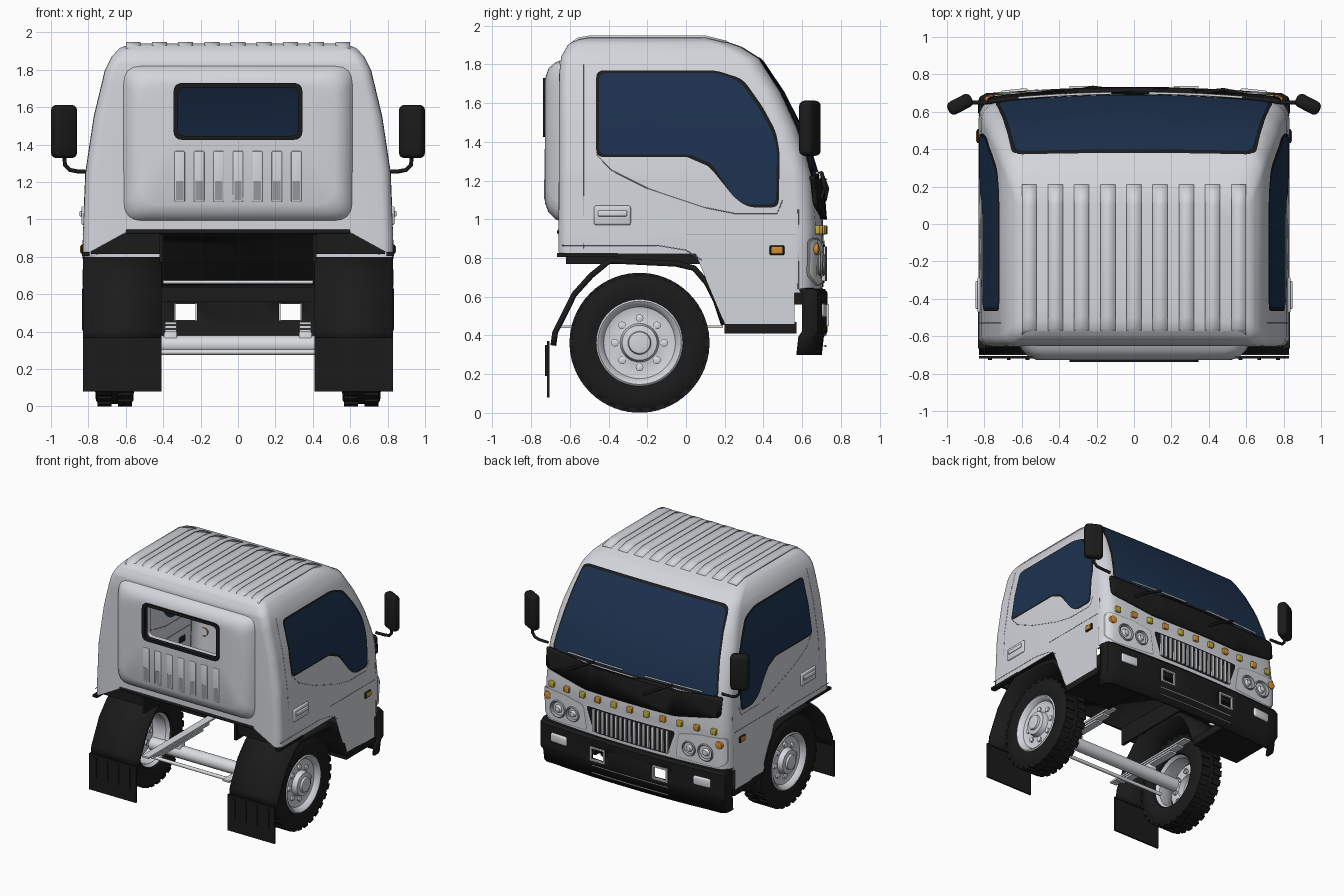
import bpy, bmesh, math
from mathutils import Matrix, Vector

if "Cube" in bpy.data.objects:
    bpy.data.objects.remove(bpy.data.objects["Cube"])

def mat(name, r, g, b):
    m = bpy.data.materials.new(name)
    m.diffuse_color = (r, g, b, 1)
    m.use_nodes = True
    m.node_tree.nodes["Principled BSDF"].inputs["Base Color"].default_value = m.diffuse_color
    return m

PAINT = mat("light_grey_paint", .65, .67, .71)
GREY = mat("mid_grey", .30, .31, .33)
GLASS = mat("navy_glass", .012, .032, .078)
BLACK = mat("black_plastic", .011, .011, .011)
SILVER = mat("silver", .70, .72, .75)
ORANGE = mat("orange_lens", .65, .27, .03)
YELLOW = mat("yellow_lens", .52, .42, .04)

# ---------- helpers ----------
def finish(name, bm, m, thick=0, recalc=True, loc=(0, 0, 0)):
    if recalc:
        bmesh.ops.recalc_face_normals(bm, faces=bm.faces[:])
    for f in bm.faces:
        f.smooth = True
    for e in bm.edges:
        if len(e.link_faces) == 2 and e.calc_face_angle(0) > 0.6:
            e.smooth = False
    me = bpy.data.meshes.new(name)
    bm.to_mesh(me)
    bm.free()
    me.materials.append(m)
    o = bpy.data.objects.new(name, me)
    o.location = loc
    bpy.context.collection.objects.link(o)
    if thick:
        mod = o.modifiers.new("thickness", 'SOLIDIFY')
        mod.thickness = thick
    return o

def box(name, c, size, m, bevel=0, rz=0):
    bm = bmesh.new()
    bmesh.ops.create_cube(bm, size=1, matrix=Matrix.Rotation(rz, 4, 'Z') @ Matrix.Diagonal((*size, 1)))
    if bevel:
        bmesh.ops.bevel(bm, geom=bm.edges[:], offset=bevel, segments=3, profile=.5, affect='EDGES')
    return finish(name, bm, m, loc=c)

def lathe(name, prof, c, m, axis=(1, 0, 0), n=48, lugs=False):
    # profile of (along axis, radius); axis is x or y
    bm = bmesh.new()
    a = Vector(axis)
    vs = [bm.verts.new(a * p + Vector((0, 0, r))) for p, r in prof]
    es = [bm.edges.new(e) for e in zip(vs, vs[1:])]
    bmesh.ops.spin(bm, geom=vs + es, cent=(0, 0, 0), axis=a, angle=2 * math.pi, steps=n)
    bmesh.ops.remove_doubles(bm, verts=bm.verts[:], dist=1e-4)
    if lugs:
        for k in range(60):
            x = .055 if k % 2 else -.055
            bmesh.ops.create_cube(bm, size=1, matrix=Matrix.Rotation(k * math.pi / 30, 4, 'X')
                @ Matrix.Translation((x, 0, .35)) @ Matrix.Diagonal((.075, .045, .022, 1)))
    return finish(name, bm, m, loc=c)

def tube(name, pts, r, m):
    cu = bpy.data.curves.new(name, 'CURVE')
    cu.dimensions, cu.bevel_depth, cu.bevel_resolution, cu.use_fill_caps = '3D', r, 2, True
    sp = cu.splines.new('POLY')
    sp.points.add(len(pts) - 1)
    for p, q in zip(sp.points, pts):
        p.co = (*q, 1)
    cu.materials.append(m)
    o = bpy.data.objects.new(name, cu)
    bpy.context.collection.objects.link(o)

def strip(name, path, x0, x1, thick, m):
    bm = bmesh.new()
    rows = [[bm.verts.new((x, y, z)) for x in (x0, x1)] for y, z in path]
    for a, b in zip(rows, rows[1:]):
        bm.faces.new((a[0], a[1], b[1], b[0]))
    return finish(name, bm, m, thick)

def cut(bm, co, no):
    bmesh.ops.bisect_plane(bm, geom=bm.verts[:] + bm.edges[:] + bm.faces[:], dist=1e-5, plane_co=co, plane_no=no)

def rounded(pts, r):
    out = []
    for i, p in enumerate(pts):
        p, a, b = Vector(p), Vector(pts[i - 1]), Vector(pts[(i + 1) % len(pts)])
        s = p + (a - p).normalized() * min(r, (a - p).length * .45)
        e = p + (b - p).normalized() * min(r, (b - p).length * .45)
        out += [s * (1 - t) ** 2 + p * 2 * t * (1 - t) + e * t * t for t in (0, .25, .5, .75, 1)]
    return out

# ---------- cab surface ----------
WID = [(.46, .83), (.9, .83), (1.25, .815), (1.55, .77), (1.8, .71), (1.87, .675), (1.915, .635), (1.94, .57)]
BACK = [(.46, -.66), (1.75, -.655), (1.84, -.645), (1.9, -.61), (1.93, -.57), (1.94, -.52)]
FRONT = [(.46, .70), (.95, .71), (1.2, .69), (1.33, .65), (1.48, .592), (1.66, .50), (1.83, .385), (1.89, .29), (1.925, .19), (1.94, .10)]
BOW = [(1.2, .05), (1.83, .01), (1.94, .01)]
LEV = sorted({z for t in (WID, BACK, FRONT) for z, _ in t})
RB, RF = .06, .09

def at(tab, z):
    for (a, u), (b, v) in zip(tab, tab[1:]):
        if z <= b:
            break
    return u + (v - u) * min(1, max(0, (z - a) / (b - a)))

def front(x, z, off=0):
    w = at(WID, z) + off
    d = min(abs(x) - (w - RF), RF)
    arc = RF - math.sqrt(RF * RF - d * d) if d > 0 else 0
    return Vector((x, at(FRONT, z) + off - at(BOW, z) * min(1, abs(x) / w) ** 2 - arc, z))

def side(s, off):
    return lambda y, z: Vector((s * (at(WID, z) + off), y, z))

def ring(z):
    w, yb, yf = at(WID, z), at(BACK, z), at(FRONT, z)
    h = [((w - RB) * i / 6, yb) for i in range(6)]
    A = [math.pi / 2 * i / 6 for i in range(7)]
    h += [(w - RB + RB * math.sin(a), yb + RB - RB * math.cos(a)) for a in A]
    f = [(w - RF + RF * math.cos(a), yf - RF + RF * math.sin(a)) for a in A]
    f += [((w - RF) * (1 - i / 8), yf) for i in range(1, 9)]
    h += [(x, y - at(BOW, z) * (x / w) ** 2) for x, y in f]
    return h + [(-x, y) for x, y in h[-2:0:-1]]

def patch(name, pts, surf, m, d, r=.03, thick=0, grow=0):
    # flat outline cut along the surface levels, then wrapped onto the cab
    c = sum((Vector(p) for p in pts), Vector((0, 0))) / len(pts)
    pts = [Vector(p) + Vector((math.copysign(grow, p[0] - c.x), math.copysign(grow, p[1] - c.y))) for p in pts]
    bm = bmesh.new()
    bm.faces.new([bm.verts.new((p.x, 0, p.y)) for p in rounded(pts, r)])
    bmesh.ops.triangulate(bm, faces=bm.faces[:])
    for z in LEV:
        cut(bm, (0, 0, z), (0, 0, 1))
    for x in [i * .1 for i in range(-7, 8)] + [s * v for s in (-1, 1) for v in (.75, .77, .79, .805, .815)]:
        cut(bm, (x, 0, 0), (1, 0, 0))
    for v in bm.verts:
        v.co = surf(v.co.x, v.co.z)
    bm.normal_update()
    if sum((f.normal * f.calc_area() for f in bm.faces), Vector()).dot(Vector(d)) < 0:
        bmesh.ops.reverse_faces(bm, faces=bm.faces[:])
    return finish(name, bm, m, thick, recalc=False)

def fr(off):
    return lambda x, z: front(x, z, off)
F = (0, 1, 0)

# ---------- cab shell with wheel arches, rear opening and rear window hole ----------
bm = bmesh.new()
rings = [[bm.verts.new((x, y, z)) for x, y in ring(z)] for z in LEV]
for a, b in zip(rings, rings[1:]):
    for i in range(len(a)):
        j = (i + 1) % len(a)
        bm.faces.new((a[i], a[j], b[j], b[i]))
bm.faces.new(rings[-1])
bmesh.ops.recalc_face_normals(bm, faces=bm.faces[:])
for z in (.62, .82, .93, 1.42, 1.73):
    cut(bm, (0, 0, z), (0, 0, 1))
for s in (-1, 1):
    cut(bm, (s * .35, 0, 0), (1, 0, 0))
    cut(bm, (s * .6, 0, .93), (s * .55, 0, 1))
cut(bm, (0, .56, 0), (0, 1, 0))
cut(bm, (0, .05, .82), (0, 1, .417))
def removed(c):
    return ((c.z < .82 and c.y < .05 + (.82 - c.z) * .417) or (c.z < .62 and c.y > .56)
        or (c.y < -.62 and c.z < .93 and c.z < .93 - (abs(c.x) - .6) * .55)
        or (c.y < -.6 and abs(c.x) < .35 and 1.42 < c.z < 1.73))
bmesh.ops.delete(bm, geom=[f for f in bm.faces if removed(f.calc_center_median())], context='FACES')
finish("cab_shell", bm, PAINT, recalc=False)

# rear bulged panel and window frame, as nested rounded rectangles
def nested(name, rows, m):
    bm = bmesh.new()
    rs = []
    for hx, z0, z1, y, r in rows:
        rs.append([bm.verts.new((p.x, y, p.y)) for p in rounded([(-hx, z0), (hx, z0), (hx, z1), (-hx, z1)], r)])
    for a, b in zip(rs, rs[1:]):
        for i in range(len(a)):
            j = (i + 1) % len(a)
            bm.faces.new((a[i], a[j], b[j], b[i]))
    finish(name, bm, m)
nested("rear_panel", [(.615, .99, 1.82, -.65, .1), (.60, 1.0, 1.81, -.675, .1), (.565, 1.035, 1.78, -.71, .1),
    (.52, 1.08, 1.73, -.727, .1), (.33, 1.44, 1.715, -.727, .04), (.33, 1.44, 1.715, -.65, .04)], PAINT)
nested("rear_window_frame", [(.345, 1.425, 1.73, -.72, .05), (.345, 1.425, 1.73, -.738, .05),
    (.322, 1.447, 1.705, -.738, .04), (.322, 1.447, 1.705, -.70, .04)], BLACK)
for i in range(-3, 4):
    box("rear_vent", (i * .104, -.724, 1.23), (.056, .016, .27), PAINT, .006)
    box("rear_vent_slot", (i * .104, -.731, 1.155), (.04, .004, .1), GREY)

# roof ribs
for i in range(-4, 5):
    x = i * .14
    strip("roof_rib", [(-.605, 1.90), (-.56, 1.938), (-.5, 1.949), (.1, 1.949), (.21, 1.922)], x - .04, x + .04, .012, PAINT)

# windscreen, cowl and wipers
screen = [(-.635, 1.82), (.635, 1.82), (.73, 1.22), (-.73, 1.22)]
patch("windscreen_frame", screen, fr(.003), BLACK, F, .05, grow=.015)
patch("windscreen", screen, fr(.007), GLASS, F, .05)
patch("windscreen_inside", screen, fr(-.005), GLASS, (0, -1, 0), .05)
patch("cowl_panel", [(-.79, 1.23), (-.4, 1.2), (.4, 1.2), (.79, 1.23), (.78, 1.07), (.4, 1.0), (-.4, 1.0), (-.78, 1.07)], fr(.022), BLACK, F, thick=.02)
for x0 in (-.62, .08):
    tube("wiper_blade", [front(x0 + .1 * i, 1.24, .022) for i in range(6)], .007, SILVER)
    tube("wiper_arm", [front(x0 + .25, 1.24, .03), front(x0 + .4, 1.16, .04), front(x0 + .5, 1.1, .02)], .01, BLACK)

# grille and marker lamp row
grille = [(-.40, .87), (.40, .87), (.33, .67), (-.33, .67)]
patch("grille_surround", grille, fr(.006), SILVER, F, grow=.02)
patch("grille_opening", grille, fr(.010), BLACK, F)
for i in range(-8, 9):
    box("grille_bar", front(i * .041, .77, .012), (.022, .02, .18), SILVER, .005)
for i in range(-5, 6):
    box("marker_lamp", front(i * .145, .945, .006), (.045, .03, .045), YELLOW if i % 2 else ORANGE, .006)

# bumper, wrapped around the nose, with two openings
half = [(.835, .60), (.835, .65), (.825, .68), (.79, .70)] + [(x, .732 - .04 * (x / .84) ** 2) for x in (.7, .55, .4, .34, .22, .1)]
plan = half + [(-x, y) for x, y in reversed(half)]
bm = bmesh.new()
rows = [[bm.verts.new((x * (1 - d * .5), y - d, z)) for x, y in plan]
    for z, d in ((.30, .03), (.39, .02), (.42, 0), (.46, 0), (.55, 0), (.62, 0), (.64, .015), (.645, .05))]
for k, (a, b) in enumerate(zip(rows, rows[1:])):
    for i in range(len(a) - 1):
        if not (k == 3 and .22 < abs(plan[i][0] + plan[i + 1][0]) / 2 < .34):
            bm.faces.new((a[i], a[i + 1], b[i + 1], b[i]))
finish("front_bumper", bm, BLACK, .02)
for z in (.345, .405):
    tube("bumper_trim", [(x, .722 - .04 * (x / .84) ** 2, z) for x in (-.34, -.17, 0, .17, .34)], .005, SILVER)
box("front_crossbeam", (0, .6, .6), (1.2, .1, .08), BLACK)
box("number_panel", (0, .722, .5), (.38, .02, .12), BLACK, .005)

# parts repeated on both sides
window = [(-.45, 1.755), (.17, 1.755), (.28, 1.71), (.38, 1.57), (.45, 1.44), (.47, 1.36), (.465, 1.075),
    (.31, 1.075), (.24, 1.12), (.14, 1.28), (.06, 1.335), (-.45, 1.335)]
for s, n in ((1, "right_"), (-1, "left_")):
    D = (s, 0, 0)
    patch(n + "window_frame", window, side(s, .003), BLACK, D, .04, grow=.014)
    patch(n + "window", window, side(s, .007), GLASS, D, .04)
    patch(n + "window_inside", window, side(s, -.005), GLASS, (-s, 0, 0), .04)
    # door lines, handle, side marker
    S = side(s, -.0015)
    for line in ([(-.46, 1.5), (-.46, 1.33), (-.38, 1.25), (-.2, 1.16), (.1, 1.06), (.25, 1.03), (.47, 1.03), (.5, 1.1)],
            [(0, .92), (.57, .92)], [(-.53, .85), (-.53, 1.25), (-.53, 1.55), (-.53, 1.8)],
            [(-.64, .865), (-.15, .865), (0, .84), (.08, .79)], [(.58, .64), (.58, 1.05)]):
        tube(n + "door_line", [S(*p) for p in line], .003, GREY)
    box(n + "door_handle", (s * .826, -.38, 1.02), (.024, .19, .1), PAINT, .011)
    box(n + "handle_grip", (s * .838, -.38, 1.03), (.018, .15, .03), SILVER, .006)
    box(n + "side_marker_base", (s * .832, .47, .84), (.016, .075, .05), BLACK, .006)
    box(n + "side_marker", (s * .838, .47, .84), (.016, .058, .036), ORANGE, .005)
    # headlamp
    lamp = [(s * .43, .86), (s * .6, .89), (s * .815, .90), (s * .815, .70), (s * .75, .66), (s * .40, .67)]
    patch(n + "headlamp_base", lamp, fr(.006), GREY, F, grow=.006)
    patch(n + "headlamp_lens", lamp, fr(.010), SILVER, F)
    for x, z, r in ((.52, .765, .06), (.66, .765, .07)):
        lathe(n + "lamp_bowl", [(.02, r), (.03, r * .9), (.01, r * .75), (.004, r * .5), (.016, .0)], front(s * x, z), GREY, F, 24)
        lathe(n + "lamp_bulb", [(.012, r * .45), (.03, r * .3), (.034, 0)], front(s * x, z), SILVER, F, 20)
    lathe(n + "turn_lamp", [(-.01, .034), (.02, .03), (.03, 0)], front(s * .765, .845), ORANGE, F, 20)
    # bumper lamp and opening frame
    box(n + "fog_lamp", (s * .64, .70, .53), (.15, .04, .075), SILVER, .015, -s * .1)
    for dx, dz, w, h in ((0, .05, .13, .012), (0, -.05, .13, .012), (.06, 0, .012, .1), (-.06, 0, .012, .1)):
        box(n + "opening_frame", (s * .28 + dx, .73, .505 + dz), (w, .016, h), SILVER)
    # door mirror
    box(n + "mirror", (s * .93, .64, 1.47), (.14, .075, .285), BLACK, .028, -s * .48)
    tube(n + "mirror_arm", [(s * .93, .64, 1.36), (s * .925, .64, 1.29), (s * .9, .645, 1.265), (s * .86, .65, 1.257), (s * .78, .65, 1.255)], .011, BLACK)
    # mudguard, flap, sill
    strip(n + "mudguard", [(.21, .46), (.17, .58), (.12, .68), (.05, .76), (-.05, .785), (-.40, .80), (-.5, .72), (-.59, .62), (-.65, .5), (-.69, .42), (-.70, .35)],
        s * .41, s * .83, .03, BLACK)
    box(n + "mud_flap", (s * .62, -.712, .225), (.42, .014, .29), BLACK)
    for i in range(4):
        box(n + "flap_rib", (s * (.47 + i * .1), -.72, .27), (.02, .014, .16), BLACK)
    box(n + "sill", (s * .62, .385, .44), (.42, .37, .06), BLACK)
    box(n + "rear_trim", (s * .815, -.51, .815), (.04, .31, .02), BLACK)
    # wheel
    c = (s * .66, -.24, .362)
    lathe(n + "tyre", [(-.085, .2), (-.105, .26), (-.1, .33), (-.085, .350), (.085, .350), (.1, .33), (.105, .26), (.09, .215), (.06, .2)], c, BLACK, lugs=True)
    lathe(n + "rim", [(s * a, r) for a, r in ((-.085, .215), (-.05, .19), (.03, .19), (.092, .225), (.1, .215), (.09, .2), (.06, .185),
        (.05, .15), (.06, .1), (.1, .09), (.105, .06), (.12, .055), (.125, .035), (.12, 0))], c, PAINT)
    for k in range(8):
        a = k * math.pi / 4
        lathe(n + "wheel_nut", [(s * .04, .02), (s * .066, .02), (s * .07, .012), (s * .07, 0)],
            (c[0], c[1] + .127 * math.sin(a), c[2] + .127 * math.cos(a)), SILVER, n=12)
    # leaf spring stack
    for i, l in enumerate((.86, .7, .54)):
        box(n + "leaf_spring", (s * .36, -.24, .445 - i * .02), (.06, l, .014), SILVER)
    box(n + "spring_clamp", (s * .36, -.24, .36), (.07, .07, .08), SILVER, .01)

# axle and tie rod
lathe("axle", [(-.6, 0), (-.6, .05), (.6, .05), (.6, 0)], (0, -.24, .33), SILVER, n=24)
tube("tie_rod", [(-.56, -.36, .29), (.56, -.36, .29)], .014, SILVER)

# underfloor, engine tunnel and bulkhead
for s in (-1, 1):
    box("tunnel_wall", (s * .41, -.2, .85), (.02, .84, .16), BLACK)
    box("rear_floor", (s * .61, -.3, .875), (.38, .6, .02), BLACK)
    box("rear_wheelhouse", (s * .6, -.595, .87), (.37, .015, .11), BLACK)
strip("tunnel_roof", [(-.64, .935), (-.1, .92), (.22, .88), (.25, .67), (.68, .65)], -.42, .42, .015, BLACK)
box("rear_lip", (0, -.65, .935), (1.2, .03, .025), BLACK, .008)
tube("cross_tube", [(-.4, .24, .665), (.4, .24, .665)], .01, SILVER)
